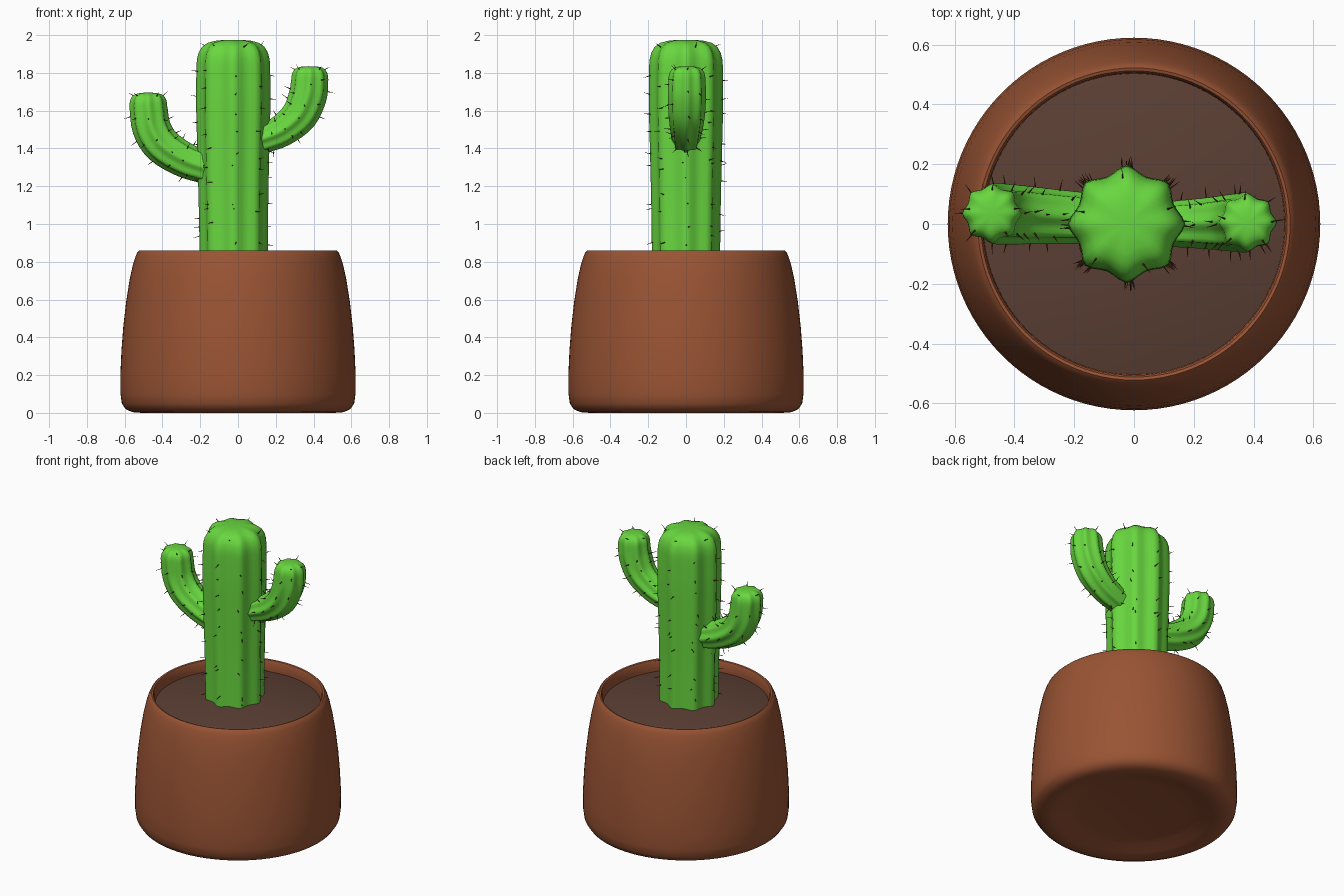
import bpy, bmesh, math, random
from mathutils import Vector

if "Cube" in bpy.data.objects:
    bpy.data.objects.remove(bpy.data.objects["Cube"])

random.seed(4)


def material(name, rgb):
    m = bpy.data.materials.new(name)
    m.diffuse_color = (*rgb, 1)
    m.use_nodes = True
    m.node_tree.nodes["Principled BSDF"].inputs["Base Color"].default_value = m.diffuse_color
    return m


GREEN = material("cactus_green", (0.14, 0.68, 0.05))
CLAY = material("terracotta", (0.32, 0.088, 0.034))
EARTH = material("earth", (0.105, 0.05, 0.034))
SPINE = material("spine_brown", (0.11, 0.03, 0.012))


def finish(name, bm, mat, angle=40):
    bmesh.ops.recalc_face_normals(bm, faces=bm.faces)
    me = bpy.data.meshes.new(name)
    bm.to_mesh(me)
    bm.free()
    ob = bpy.data.objects.new(name, me)
    bpy.context.collection.objects.link(ob)
    me.materials.append(mat)
    bpy.ops.object.select_all(action='DESELECT')
    ob.select_set(True)
    bpy.context.view_layer.objects.active = ob
    bpy.ops.object.shade_smooth_by_angle(angle=math.radians(angle))
    return ob


def lathe(name, profile, mat, segs=96):
    bm = bmesh.new()
    vs = [bm.verts.new((r, 0, z)) for r, z in profile]
    es = [bm.edges.new(p) for p in zip(vs, vs[1:])]
    bmesh.ops.spin(bm, geom=vs + es, axis=(0, 0, 1), cent=(0, 0, 0),
                   angle=math.tau, steps=segs, use_merge=True)
    bmesh.ops.remove_doubles(bm, verts=bm.verts, dist=1e-5)
    return finish(name, bm, mat)


def smooth_path(pts, steps=4):
    """Catmull-Rom through (x, y, z, radius) points."""
    p = [Vector(q) for q in pts]
    p = [2 * p[0] - p[1]] + p + [2 * p[-1] - p[-2]]
    out = []
    for a, b, c, d in zip(p, p[1:], p[2:], p[3:]):
        for i in range(steps):
            t = i / steps
            out.append(0.5 * (2 * b + (c - a) * t + (2 * a - 5 * b + 4 * c - d) * t * t
                              + (3 * b - a - 3 * c + d) * t ** 3))
    return out + [p[-2]]


def ribbed_stem(name, pts, tip, spines, gap, ribs=8, per=6, depth=0.13):
    """Ribbed tube along a path with a rounded tip; gathers spine positions."""
    path = smooth_path(pts)
    end = path[-1]
    # rounded tip: (radius factor, height factor)
    dome = [(0.985, 0.25), (0.94, 0.5), (0.85, 0.72), (0.7, 0.88),
            (0.5, 0.96), (0.25, 1.0), (0.01, 1.0)]
    n_stem = len(path)
    path += [Vector((end.x, end.y, end.z + tip * h, end.w * f)) for f, h in dome]
    bm = bmesh.new()
    rings, travelled = [], [random.uniform(0, gap) for _ in range(ribs)]
    side = Vector((0, 1, 0))
    for i, p in enumerate(path):
        a, b = path[max(i - 1, 0)], path[min(i + 1, n_stem - 1)]
        t = (b - a).to_3d().normalized() if i < n_stem - 1 else Vector((0, 0, 1))
        u = side.cross(t).normalized()
        n = ribs * per
        ring = []
        for k in range(n):
            ang = math.tau * k / n
            r = p.w * (1 - depth * abs(math.sin(ribs * ang / 2)) ** 1.5)
            d = u * math.cos(ang) + side * math.sin(ang)
            ring.append(bm.verts.new(p.to_3d() + d * r))
        rings.append(ring)
        if 0 < i < n_stem:
            step = (p - path[i - 1]).to_3d().length
            for k in range(ribs):
                travelled[k] += step
                while travelled[k] > gap:
                    travelled[k] -= gap * random.uniform(0.75, 1.25)
                    ang = math.tau * k / ribs + random.uniform(-0.1, 0.1)
                    d = u * math.cos(ang) + side * math.sin(ang)
                    q = p.lerp(path[i - 1], random.random())
                    spines.append((q.to_3d() + d * q.w * 0.96, d))
    for lo, hi in zip(rings, rings[1:]):
        for k in range(n):
            bm.faces.new((lo[k], lo[k - 1], hi[k - 1], hi[k]))
    bm.faces.new(rings[0])
    bm.faces.new(rings[-1])
    return finish(name, bm, GREEN, 60)


# pot: rounded foot, tapering wall, soft rim, recessed underside
lathe("pot", [(0, 0.04), (0.34, 0.04), (0.40, 0.03), (0.47, 0.008), (0.51, 0), (0.56, 0.004),
              (0.595, 0.02), (0.615, 0.05), (0.622, 0.1), (0.623, 0.2), (0.617, 0.33),
              (0.607, 0.46), (0.592, 0.59), (0.573, 0.71), (0.555, 0.79), (0.542, 0.83),
              (0.532, 0.851), (0.522, 0.86), (0.512, 0.857), (0.506, 0.845),
              (0.503, 0.80), (0.503, 0.72)], CLAY)

# slightly mounded soil
lathe("soil", [(0, 0.838), (0.15, 0.835), (0.3, 0.82), (0.42, 0.802), (0.504, 0.785)], EARTH)

# trunk and the two upturned arms
spots = []
ribbed_stem("cactus_trunk", [(-0.022, 0, 0.79, 0.18), (-0.024, 0, 1.1, 0.184),
                             (-0.025, 0, 1.4, 0.191), (-0.025, 0, 1.65, 0.197),
                             (-0.025, 0, 1.84, 0.195)], 0.135, spots, 0.11)
ribbed_stem("right_arm", [(0.12, 0, 1.447, 0.076), (0.23, 0.002, 1.493, 0.085),
                          (0.325, 0.004, 1.575, 0.096), (0.37, 0.005, 1.68, 0.101),
                          (0.38, 0.005, 1.765, 0.098)], 0.07, spots, 0.1)
ribbed_stem("left_arm", [(-0.17, 0.02, 1.298, 0.086), (-0.285, 0.026, 1.34, 0.093),
                         (-0.40, 0.032, 1.415, 0.1), (-0.458, 0.034, 1.51, 0.102),
                         (-0.475, 0.035, 1.625, 0.1)], 0.07, spots, 0.1)

# a few spines on the domes
for cx, cy, cz, r in ((-0.025, 0, 1.94, 0.15), (0.38, 0.005, 1.815, 0.075), (-0.475, 0.035, 1.675, 0.075)):
    for k in range(5):
        a = math.tau * (k + random.random() * 0.4) / 5
        d = Vector((math.cos(a), math.sin(a), 0.7)).normalized()
        spots.append((Vector((cx + r * math.cos(a), cy + r * math.sin(a), cz)), d))

# spines: thin cones pointing outward
bm = bmesh.new()
for pos, d in spots:
    d = (d + Vector([random.uniform(-0.3, 0.3) for _ in range(3)])).normalized()
    rot = d.to_track_quat('Z', 'Y').to_matrix().to_4x4()
    rot.translation = pos + d * 0.016
    bmesh.ops.create_cone(bm, cap_ends=True, segments=5, radius1=0.0035, radius2=0.0004,
                          depth=random.uniform(0.035, 0.05), matrix=rot)
finish("spines", bm, SPINE)
